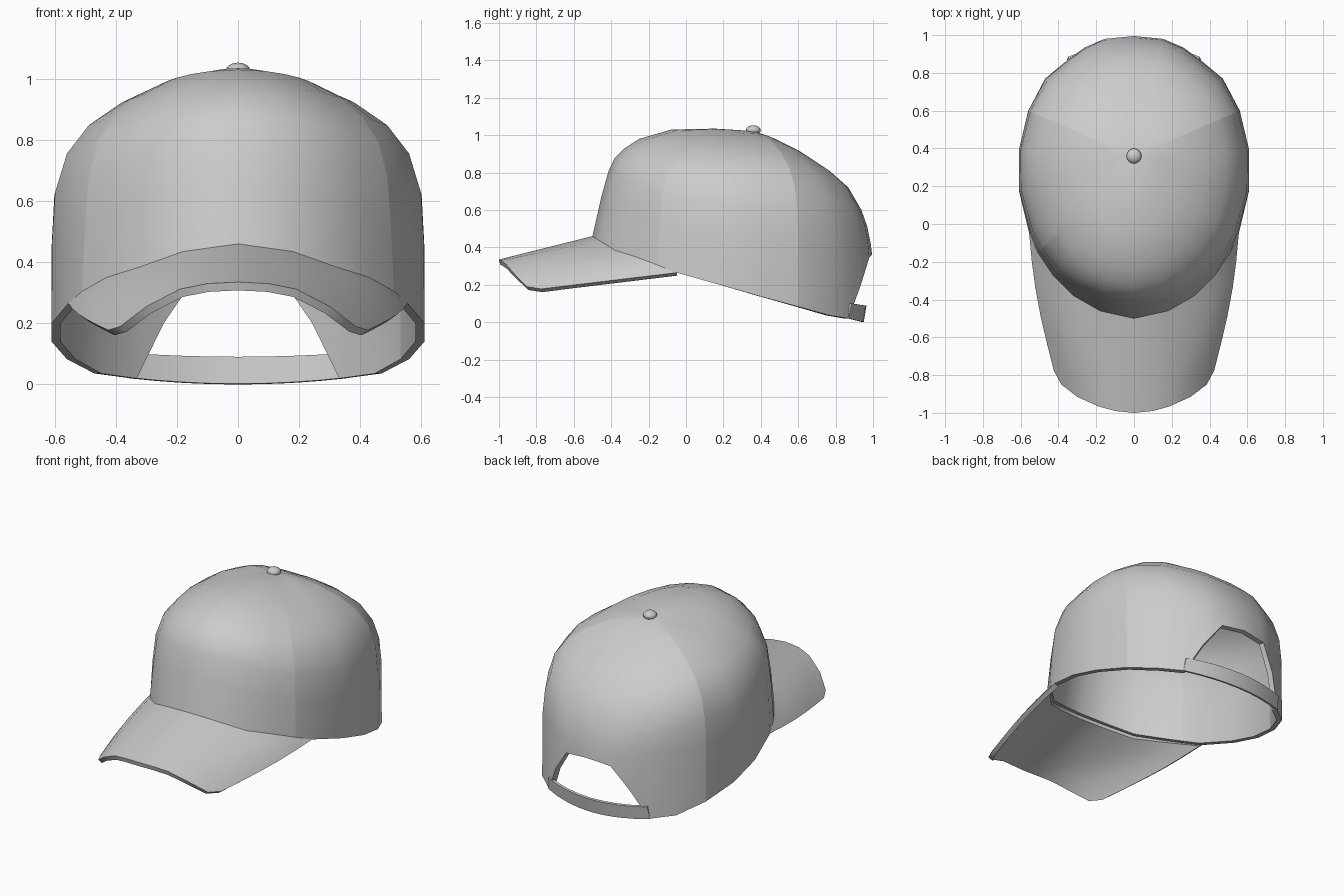
import bpy, bmesh, math
from mathutils import Vector

if "Cube" in bpy.data.objects:
    bpy.data.objects.remove(bpy.data.objects["Cube"])


def finish(name, bm, thickness, up=None):
    """Turn a surface into a thick, smooth shaded shell."""
    bmesh.ops.recalc_face_normals(bm, faces=bm.faces)
    if up and sum(f.normal.dot(Vector(up)) for f in bm.faces) < 0:
        bmesh.ops.reverse_faces(bm, faces=bm.faces)
    mesh = bpy.data.meshes.new(name)
    bm.to_mesh(mesh)
    bm.free()
    ob = bpy.data.objects.new(name, mesh)
    bpy.context.collection.objects.link(ob)
    bpy.ops.object.select_all(action='DESELECT')
    bpy.context.view_layer.objects.active = ob
    ob.select_set(True)
    mod = ob.modifiers.new("thickness", 'SOLIDIFY')
    mod.thickness = thickness
    mod.offset = -1
    bpy.ops.object.modifier_apply(modifier=mod.name)
    bpy.ops.object.shade_smooth_by_angle(angle=math.radians(35), keep_sharp_edges=True)
    return ob


def grid_faces(bm, rows, closed=False):
    for a, b in zip(rows, rows[1:] + (rows[:1] if closed else [])):
        for k in range(len(a) - 1):
            bm.faces.new((a[k], a[k + 1], b[k + 1], b[k]))


def mirrored(half):
    """Points from x = 0 outwards, extended to the other side."""
    return [(-x, y, z) for x, y, z in half[:0:-1]] + half


# Lower edge of the crown, back centre to front centre
rim = [(0, .995, .36), (.155, .98, .345), (.26, .935, .2), (.35, .87, .02),
       (.47, .77, .036), (.56, .6, .083), (.61, .39, .14), (.61, .18, .2),
       (.555, -.05, .265), (.51, -.15, .305), (.43, -.27, .35),
       (.32, -.38, .385), (.18, -.46, .435), (0, -.5, .46)]
SEAMS = (5, 9)

# Dome profiles as (radius fraction, height), from the button down
front = [(.24, 1.035), (.51, 1.03), (.71, .98), (.80, .93), (.86, .88), (.90, .81), (.945, .67)]
side = [(.2, 1.008), (.42, .975), (.62, .92), (.80, .845), (.92, .75), (.985, .62), (1, .45)]
back = [(.2, .975), (.4, .91), (.64, .81), (.80, .72), (.91, .6), (.96, .51), (.988, .42)]

# Crown
bm = bmesh.new()
apex = bm.verts.new((0, .36, 1.022))
columns, seam_columns = [], []
loop = [(i, 1) for i in range(14)] + [(i, -1) for i in range(12, 0, -1)]
for i, sgn in loop:
    x, y, z = rim[i]
    dy = y - .36
    ends, length = (front, .86) if dy < 0 else (back, .64)
    w = (dy / length) ** 2 / ((dy / length) ** 2 + (x / .61) ** 2)
    col = []
    for e, s in zip(ends, side):
        r = w * e[0] + (1 - w) * s[0]
        h = w * e[1] + (1 - w) * s[1]
        col.append(bm.verts.new((sgn * x * r, .36 + dy * r, h)))
    col.append(bm.verts.new((sgn * x, y, z)))
    columns.append(col)
    if i in SEAMS:
        seam_columns.append(col)
grid_faces(bm, columns, closed=True)
for a, b in zip(columns, columns[1:] + columns[:1]):
    bm.faces.new((apex, a[0], b[0]))
# Sharp panel seams
for col in seam_columns:
    for a, b in zip(col, col[1:]):
        bm.edges.get((a, b)).smooth = False
finish("crown", bm, .03, up=(0, 0, 1))

# Visor, lofted from the crown edge to its outer edge
inner = mirrored(rim[:7:-1])
outer = mirrored([(0, -1, .335), (.1, -.99, .33), (.19, -.965, .312),
                  (.3, -.915, .255), (.385, -.85, .19), (.425, -.775, .178)])
bm = bmesh.new()
rows = []
for a, b in zip(inner, outer):
    a, b = Vector(a), Vector(b)
    row = []
    for k in range(6):
        t = k / 5
        p = a.lerp(b, t)
        p.x *= 1 + .04 * math.sin(math.pi * t)
        row.append(bm.verts.new(p))
    rows.append(row)
grid_faces(bm, rows)
finish("visor", bm, .028, up=(0, 0, 1))

# Back strap
bm = bmesh.new()
rows = []
for k in range(9):
    u = k / 4 - 1
    x, y, z = .355 * u, .95 - .08 * u * u, .02 * u * u
    rows.append([bm.verts.new((x, y, z)), bm.verts.new((x * .98, y + .015, z + .088 - .008 * u * u))])
grid_faces(bm, rows)
finish("back_strap", bm, .015, up=(0, 1, 0))

# Top button
bpy.ops.mesh.primitive_uv_sphere_add(segments=16, ring_count=8, radius=1, location=(0, .36, 1.026))
button = bpy.context.object
button.name = "top_button"
button.scale = (.04, .04, .027)
bpy.ops.object.shade_smooth()
